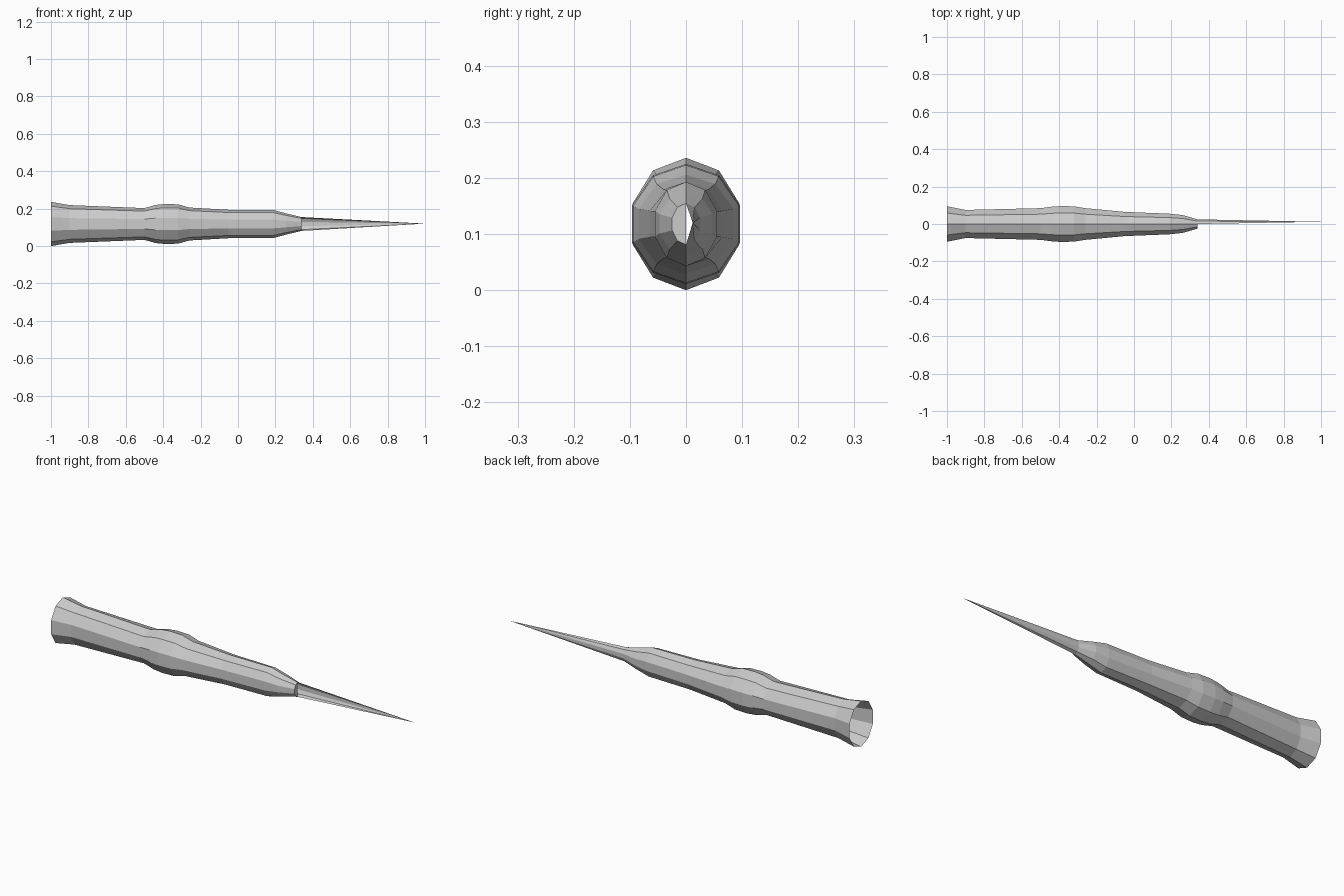
import bpy, bmesh, math

cube = bpy.data.objects.get("Cube")
if cube:
    bpy.data.objects.remove(cube, do_unlink=True)

SIDES = 10
MID_Z = 0.118

grey = bpy.data.materials.new("plain_grey")
grey.use_nodes = True
colour = (0.6, 0.6, 0.6, 1)
grey.diffuse_color = colour
grey.node_tree.nodes["Principled BSDF"].inputs["Base Color"].default_value = colour


def make_object(name, bm):
    mesh = bpy.data.meshes.new(name)
    bm.to_mesh(mesh)
    bm.free()
    mesh.materials.append(grey)
    obj = bpy.data.objects.new(name, mesh)
    bpy.context.collection.objects.link(obj)
    return obj


def ring(bm, x, ry, rz, count):
    """Oval ring with a corner at the top, starting toward +y."""
    return [bm.verts.new((x, ry * math.sin(i * math.tau / SIDES),
                          MID_Z + rz * math.cos(i * math.tau / SIDES)))
            for i in range(count)]


# Profile of the hollow handle: x, half width, half height
profile = [
    (-1.00, 0.100, 0.118), (-0.90, 0.079, 0.101), (-0.50, 0.089, 0.085),
    (-0.44, 0.097, 0.102), (-0.39, 0.101, 0.107), (-0.32, 0.099, 0.105),
    (-0.26, 0.089, 0.088), (-0.05, 0.068, 0.076), (0.19, 0.058, 0.075),
    (0.26, 0.050, 0.056), (0.34, 0.026, 0.037),
]

# Handle: open at the wide end, lower faces follow the oval rings
bm = bmesh.new()
rings = [ring(bm, x, ry, rz, SIDES) for x, ry, rz in profile]
for a, b in zip(rings, rings[1:]):
    for i in range(SIDES):
        j = (i + 1) % SIDES
        bm.faces.new((a[i], a[j], b[j], b[i]))
# Front half of the narrow end is closed by a small plate
end = rings[-1]
bm.faces.new(end[SIDES // 2:] + [end[0]])
bmesh.ops.recalc_face_normals(bm, faces=bm.faces)
make_object("handle", bm)

# Spike: a half shell, hollow toward the front, tapering to a point
bm = bmesh.new()
base = ring(bm, *profile[-1], SIDES // 2 + 1)
tip = bm.verts.new((1.0, 0.012, 0.12))
for a, b in zip(base, base[1:]):
    bm.faces.new((a, b, tip))
make_object("spike", bm)
